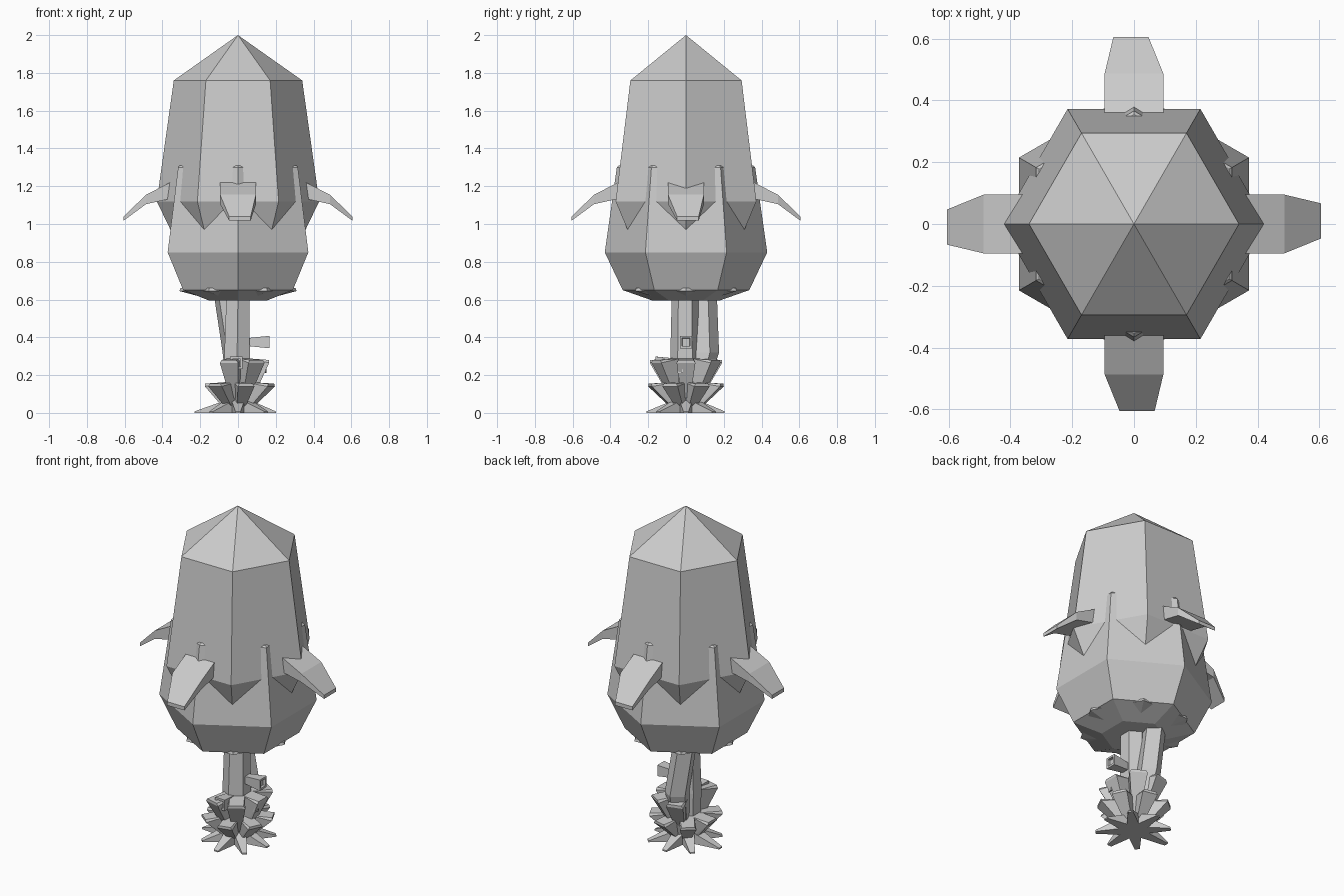
import bpy, bmesh
from math import sin, cos, pi, radians
from mathutils import Vector, Matrix

if "Cube" in bpy.data.objects:
    bpy.data.objects.remove(bpy.data.objects["Cube"])


def finish(bm, name):
    bmesh.ops.recalc_face_normals(bm, faces=bm.faces)
    me = bpy.data.meshes.new(name)
    bm.to_mesh(me)
    bm.free()
    ob = bpy.data.objects.new(name, me)
    bpy.context.collection.objects.link(ob)
    return ob


def loft(bm, rings):
    for a, b in zip(rings, rings[1:]):
        n = len(a)
        for i in range(n):
            bm.faces.new((a[i], a[(i + 1) % n], b[(i + 1) % n], b[i]))
    bm.faces.new(rings[0])
    bm.faces.new(rings[-1])


def tube(name, sections, sides, turn=0):
    """Sections are (x, y, z, radius)."""
    bm = bmesh.new()
    loft(bm, [[bm.verts.new((x + r * cos(turn + 2 * pi * i / sides),
                             y + r * sin(turn + 2 * pi * i / sides), z))
               for i in range(sides)] for x, y, z, r in sections])
    bmesh.ops.remove_doubles(bm, verts=bm.verts, dist=0.0005)
    return finish(bm, name)


def blade(name, sections, angle):
    """Sections are (distance, z bottom, z top, half width, side shift), pointing outward."""
    bm = bmesh.new()
    loft(bm, [[bm.verts.new(p) for p in ((d, s - w, lo), (d, s + w, lo), (d, s + w, hi), (d, s - w, hi))]
              for d, lo, hi, w, s in sections])
    bm.transform(Matrix.Rotation(radians(angle), 4, 'Z'))
    return finish(bm, name)


def petal(name, angle, z0, z1, r0, r1, w):
    """Wedge that flares outward and upward from a narrow foot."""
    bm = bmesh.new()
    pts = []
    for s in (-1, 1):
        pts += [(r0, s * 0.022, z0), (r0 - 0.03, s * 0.022, z0), (r1, s * w, z1 - 0.015),
                (r1, s * w * 0.8, z1), (0.06, s * 0.04, z1 + 0.008)]
    bmesh.ops.convex_hull(bm, input=[bm.verts.new(p) for p in pts])
    bm.transform(Matrix.Rotation(radians(angle), 4, 'Z'))
    return finish(bm, name)


# Bud: six-sided hood over a lower cup turned by 30 degrees
tube("bud_hood", [(0, 0, 0.85, 0.30), (0, 0, 1.12, 0.43), (0, 0, 1.76, 0.34), (0, 0, 2.0, 0.0001)], 6)
tube("bud_cup", [(0, 0, 0.595, 0.178), (0, 0, 0.65, 0.335), (0, 0, 0.66, 0.34),
                 (0, 0, 0.85, 0.43), (0, 0, 1.30, 0.366), (0, 0, 1.31, 0.355)], 6, pi / 6)
tube("bud_collar", [(0, 0, 0.61, 0.18), (0, 0, 0.645, 0.31), (0, 0, 0.66, 0.305)], 6)

# Four drooping leaves
for k in range(4):
    blade(f"leaf_{k}", [(0.33, 1.12, 1.235, 0.095, 0), (0.375, 1.13, 1.212, 0.095, 0),
                        (0.487, 1.105, 1.155, 0.095, 0), (0.605, 1.018, 1.04, 0.057, 0.01)], 90 * k)

# Main stem and the second stem leaning against it
tube("main_stem", [(0, -0.01, 0, 0.07), (-0.005, -0.005, 0.3, 0.078), (0, -0.005, 0.64, 0.07)], 6, pi / 6)
tube("leaning_stem", [(0, 0.03, 0.02, 0.05), (-0.015, 0.105, 0.32, 0.07), (-0.065, 0.095, 0.64, 0.068)], 5, pi / 2)

# Square cut twigs
for name, z, h0, h1, reach, angle in (("twig_right", 0.375, 0.02, 0.033, 0.168, 0),
                                      ("twig_front", 0.265, 0.022, 0.033, 0.16, -93),
                                      ("twig_small", 0.225, 0.01, 0.015, 0.15, -12)):
    blade(name, [(0.04, z - h0, z + h0, h0, 0), (reach, z - h1, z + h1, h1, 0),
                 (reach, z - h1 * 0.65, z + h1 * 0.65, h1 * 0.65, 0),
                 (reach - 0.015, z - h1 * 0.6, z + h1 * 0.6, h1 * 0.6, 0)], angle)

# Two tiers of flaring bark petals
for k, a in enumerate((0, 58, 105, -58, -105)):
    petal(f"upper_petal_{k}", a, 0.08, 0.28, 0.08, 0.185 if k else 0.165, 0.05)
for k in range(7):
    petal(f"lower_petal_{k}", 180 + k * 360 / 7, 0.03, 0.155, 0.08, 0.175 if k == 0 else 0.195, 0.045)

# Star of flat roots on the ground
for k in range(8):
    reach = (0.20, 0.21, 0.205, 0.2, 0.23, 0.2, 0.21, 0.21)[k]
    blade(f"root_{k}", [(0.0, 0, 0.09, 0.035, 0), (0.07, 0, 0.065, 0.034, 0), (reach, 0, 0.008, 0.014, 0)], 45 * k)
